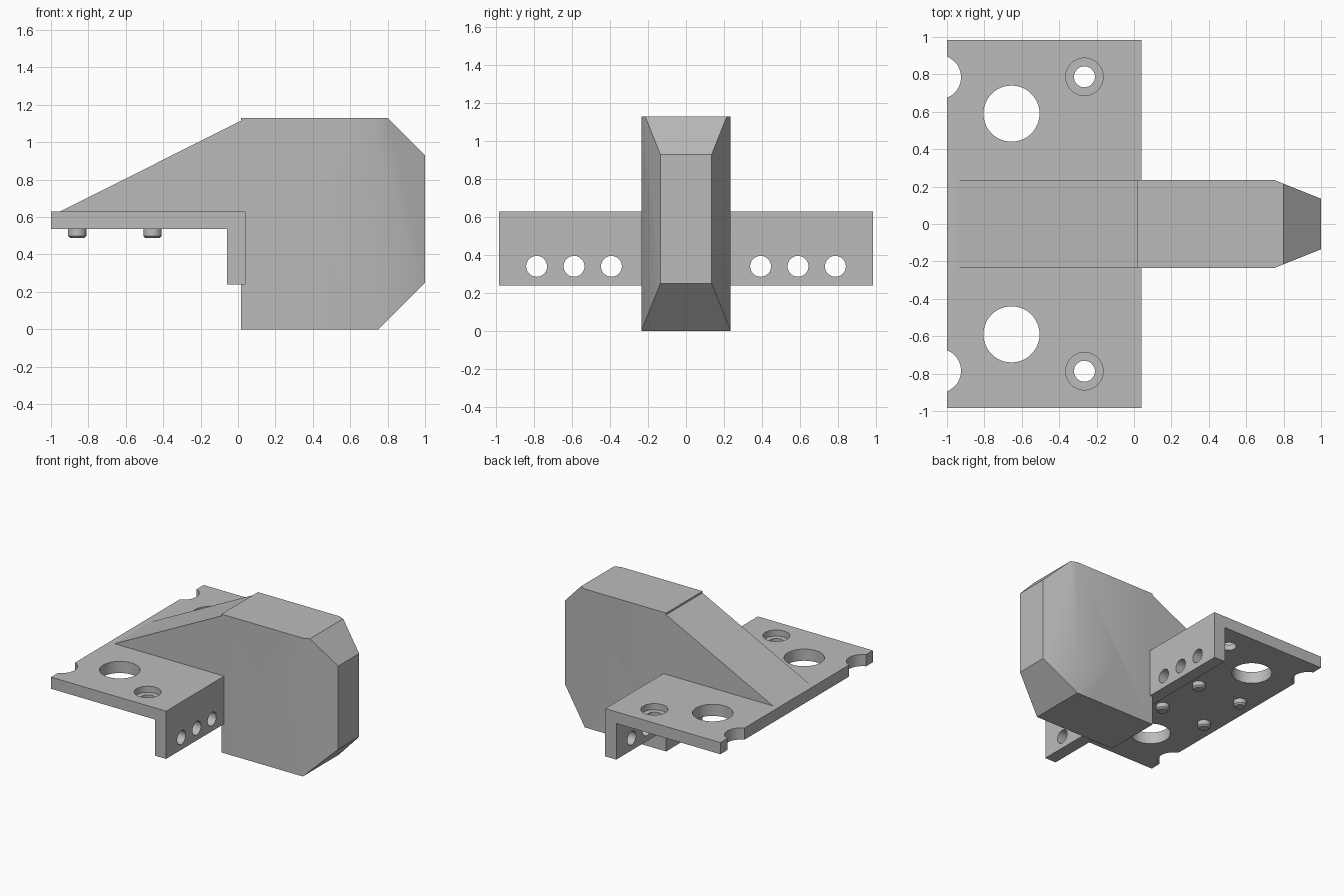
import bpy
import math
from mathutils import Matrix

old = bpy.data.objects.get("Cube")
if old:
    bpy.data.objects.remove(old, do_unlink=True)

GREY = (0.5, 0.5, 0.5, 1)
grey = bpy.data.materials.new("plain grey")
grey.use_nodes = True
grey.diffuse_color = GREY
grey.node_tree.nodes["Principled BSDF"].inputs["Base Color"].default_value = GREY

HALF = 0.235        # half width of the head
LENGTH = 0.985      # half length of the bracket
TOP, UNDER = 0.63, 0.535


def activate(obj):
    bpy.ops.object.select_all(action="DESELECT")
    obj.select_set(True)
    bpy.context.view_layer.objects.active = obj


def prism(name, profile, low, high, axis="Y"):
    """Extrude an outline along Y (outline in XZ) or along Z (outline in XY)."""
    def place(p, t):
        return (p[0], t, p[1]) if axis == "Y" else (p[0], p[1], t)
    n = len(profile)
    verts = [place(p, t) for t in (low, high) for p in profile]
    faces = [list(range(n)), list(range(n, 2 * n))[::-1]]
    faces += [[i, i + n, (i + 1) % n + n, (i + 1) % n] for i in range(n)]
    mesh = bpy.data.meshes.new(name)
    mesh.from_pydata(verts, [], faces)
    if axis == "Z":
        mesh.flip_normals()
    mesh.materials.append(grey)
    obj = bpy.data.objects.new(name, mesh)
    bpy.context.collection.objects.link(obj)
    return obj


def cylinder(name, centre, radius, depth, along_x=False):
    turn = (0, math.pi / 2, 0) if along_x else (0, 0, 0)
    bpy.ops.mesh.primitive_cylinder_add(vertices=48, radius=radius, depth=depth,
                                        location=centre, rotation=turn)
    obj = bpy.context.object
    obj.name = name
    obj.data.materials.append(grey)
    return obj


def combine(obj, other, operation):
    mod = obj.modifiers.new("boolean", "BOOLEAN")
    mod.operation, mod.solver, mod.object = operation, "EXACT", other
    activate(obj)
    bpy.ops.object.modifier_apply(modifier=mod.name)
    bpy.data.objects.remove(other, do_unlink=True)


def smooth(obj):
    activate(obj)
    bpy.ops.object.shade_smooth_by_angle(angle=math.radians(30))


# Head block: side outline trimmed by a tapered plan outline
head = prism("head_block", [(0.015, 0), (0.75, 0), (1, 0.25), (1, 0.93),
                            (0.8, 1.13), (0.015, 1.13)], -HALF, HALF)
plan = prism("plan_cutter", [(-0.2, -0.235), (0.75, -0.235), (1, -0.135), (1.2, -0.055),
                             (1.2, 0.055), (1, 0.135), (0.75, 0.235), (-0.2, 0.235)],
             -0.2, 1.4, "Z")
combine(head, plan, "INTERSECT")
smooth(head)

# Sloping rib behind the head
prism("sloping_rib", [(-0.95, TOP), (0.015, TOP), (0.015, 1.115)], -HALF, HALF)

# Angle bracket with its holes
bracket = prism("angle_bracket", [(-1, UNDER), (-0.06, UNDER), (-0.06, 0.24),
                                  (0.04, 0.24), (0.04, TOP), (-1, TOP)], -LENGTH, LENGTH)
for side in (-1, 1):
    cuts = [cylinder("large_hole", (-0.655, side * 0.59, 0.58), 0.15, 0.3),
            cylinder("screw_hole", (-0.265, side * 0.787, 0.58), 0.056, 0.3),
            cylinder("screw_recess", (-0.265, side * 0.787, TOP), 0.1, 0.1),
            cylinder("edge_notch", (-1.043, side * 0.785, 0.58), 0.118, 0.3)]
    cuts += [cylinder("flange_hole", (-0.01, side * y, 0.34), 0.055, 0.3, True)
             for y in (0.393, 0.59, 0.787)]
    for cut in cuts:
        combine(bracket, cut, "DIFFERENCE")
smooth(bracket)

# Four locating pegs under the plate
for x in (-0.86, -0.457):
    for y in (-0.21, 0.21):
        peg = cylinder("locating_peg", (x, y, 0.5225), 0.049, 0.071)
        bevel = peg.modifiers.new("bevel", "BEVEL")
        bevel.width, bevel.segments = 0.012, 1
        bevel.limit_method, bevel.angle_limit = "ANGLE", math.radians(40)
        activate(peg)
        bpy.ops.object.modifier_apply(modifier=bevel.name)
        smooth(peg)
